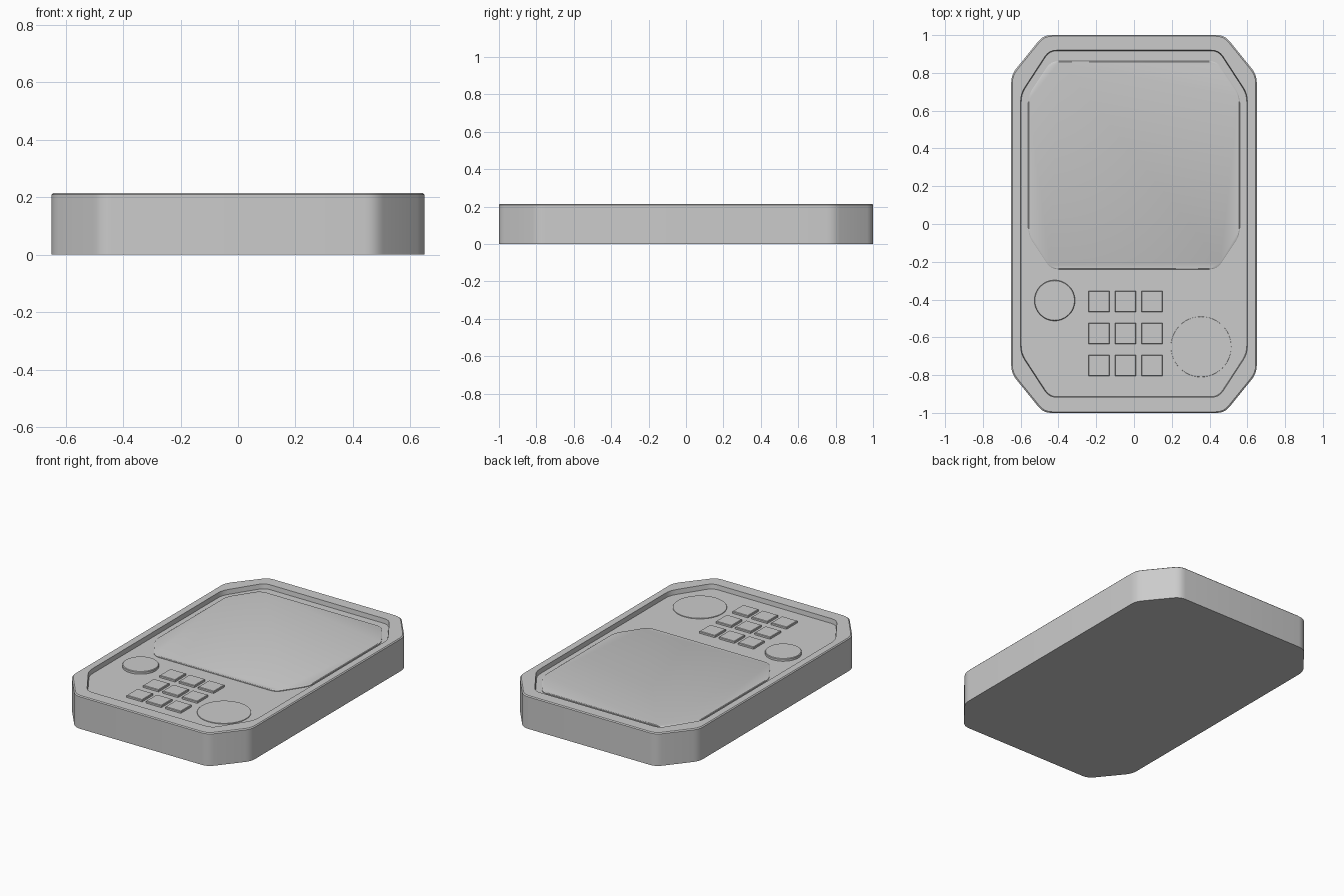
import bpy, bmesh, math
from mathutils import Vector

if "Cube" in bpy.data.objects:
    bpy.data.objects.remove(bpy.data.objects["Cube"])

FLOOR = 0.185   # level of the recessed face
TOP = 0.215     # level of the rim


def octagon(hw, y0, y1, cx, cy, r=0.04, seg=4):
    """Rectangle with cut corners, each corner softened by a small curve."""
    c = [(hw, y0 + cy), (hw, y1 - cy), (hw - cx, y1), (cx - hw, y1),
         (-hw, y1 - cy), (-hw, y0 + cy), (cx - hw, y0), (hw - cx, y0)]
    c = [Vector(p) for p in c]
    out = []
    for i, p in enumerate(c):
        a = p + (c[i - 1] - p).normalized() * r
        b = p + (c[(i + 1) % 8] - p).normalized() * r
        for k in range(seg + 1):
            t = k / seg
            out.append(a * (1 - t) ** 2 + p * 2 * t * (1 - t) + b * t * t)
    return out


def loft(name, rings):
    """Skin a stack of (outline, z) rings and cap both ends."""
    bm = bmesh.new()
    loops = [[bm.verts.new((p[0], p[1], z)) for p in pts] for pts, z in rings]
    n = len(loops[0])
    for lo, hi in zip(loops, loops[1:]):
        for i in range(n):
            j = (i + 1) % n
            bm.faces.new((lo[i], lo[j], hi[j], hi[i]))
    bm.faces.new(loops[0][::-1])
    bm.faces.new(loops[-1])
    bmesh.ops.recalc_face_normals(bm, faces=bm.faces)
    me = bpy.data.meshes.new(name)
    bm.to_mesh(me)
    bm.free()
    ob = bpy.data.objects.new(name, me)
    bpy.context.collection.objects.link(ob)
    bpy.ops.object.select_all(action='DESELECT')
    ob.select_set(True)
    bpy.context.view_layer.objects.active = ob
    bpy.ops.object.shade_smooth_by_angle(angle=math.radians(30))
    return ob


def circle(x, y, r, n=48):
    return [(x + r * math.cos(2 * math.pi * i / n),
             y + r * math.sin(2 * math.pi * i / n)) for i in range(n)]


def square(x, y, h):
    return [(x - h, y - h), (x + h, y - h), (x + h, y + h), (x - h, y + h)]


# Casing: outer wall, softened lip, rim and recessed face
loft("casing", [
    (octagon(0.65, -1, 1, 0.17, 0.21), 0),
    (octagon(0.65, -1, 1, 0.17, 0.21), TOP - 0.006),
    (octagon(0.644, -0.994, 0.994, 0.169, 0.209), TOP),
    (octagon(0.60, -0.917, 0.92, 0.15, 0.23), TOP),
    (octagon(0.597, -0.914, 0.917, 0.15, 0.23), FLOOR),
])

# Screen panel
loft("screen", [
    (octagon(0.56, -0.24, 0.862, 0.12, 0.18), FLOOR - 0.01),
    (octagon(0.56, -0.24, 0.862, 0.12, 0.18), FLOOR + 0.004),
    (octagon(0.556, -0.236, 0.858, 0.12, 0.18), FLOOR + 0.007),
])


def round_part(name, x, y, r, h):
    loft(name, [(circle(x, y, r), FLOOR - 0.01),
                (circle(x, y, r), FLOOR + h * 0.8),
                (circle(x, y, r - h * 0.2), FLOOR + h)])


# Raised round button and the nearly flush speaker disc
round_part("round_button", -0.42, -0.405, 0.108, 0.017)
round_part("speaker_disc", 0.355, -0.65, 0.16, 0.004)

# Keypad, three by three
for row in range(3):
    for col in range(3):
        x, y = -0.185 + 0.14 * col, -0.41 - 0.17 * row
        loft(f"key_{row}_{col}", [(square(x, y, 0.056), FLOOR - 0.01),
                                  (square(x, y, 0.056), FLOOR + 0.011),
                                  (square(x, y, 0.053), FLOOR + 0.014)])
